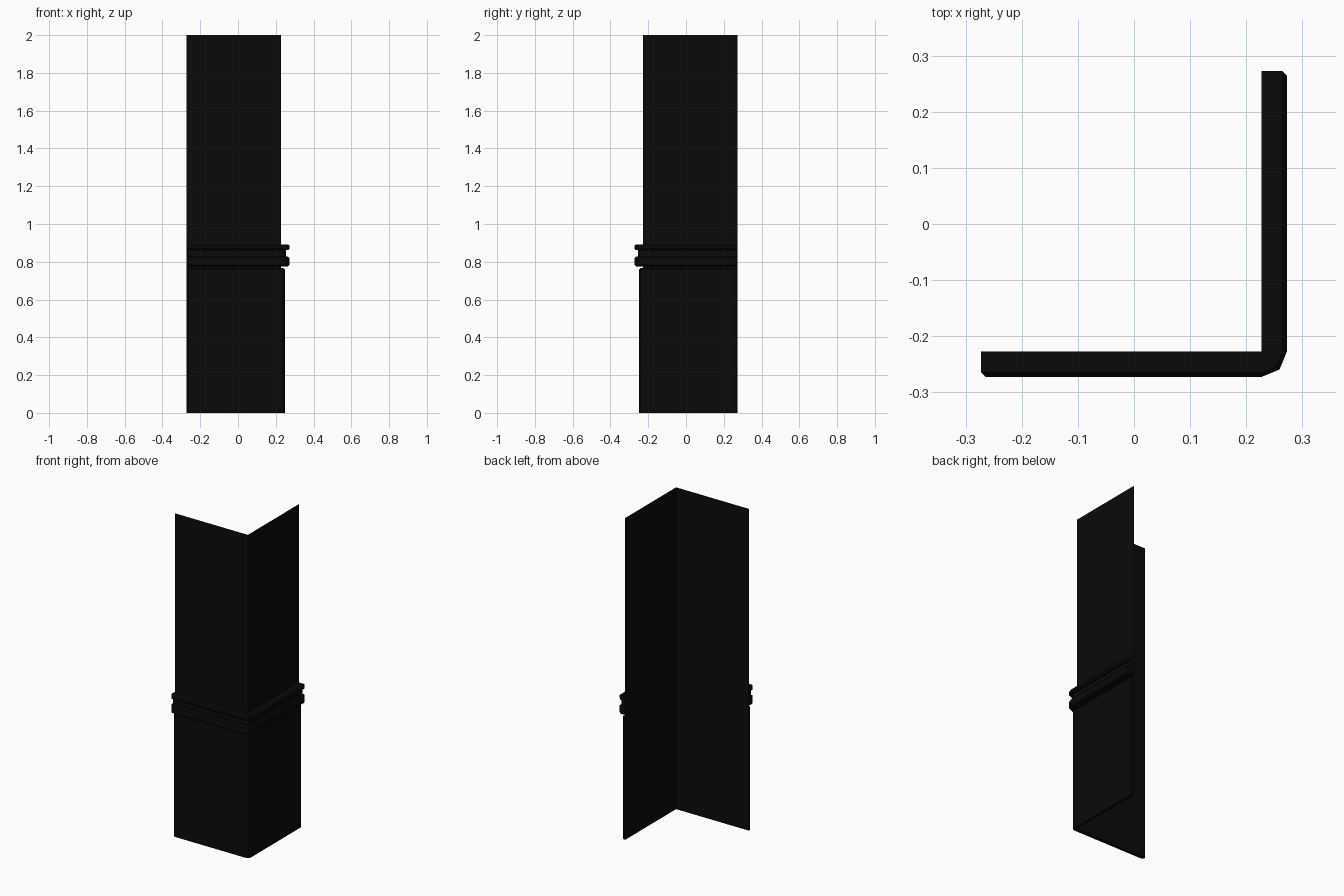
import bpy, bmesh, math

if "Cube" in bpy.data.objects:
    bpy.data.objects.remove(bpy.data.objects["Cube"])

W = 0.2275    # wall plane distance from centre
E = 0.2725    # free ends of both wings

black = bpy.data.materials.new("black")
black.diffuse_color = (0.003, 0.003, 0.003, 1)
black.use_nodes = True
black.node_tree.nodes["Principled BSDF"].inputs["Base Color"].default_value = black.diffuse_color


def finish(name, bm):
    bmesh.ops.recalc_face_normals(bm, faces=bm.faces)
    mesh = bpy.data.meshes.new(name)
    bm.to_mesh(mesh)
    bm.free()
    mesh.materials.append(black)
    obj = bpy.data.objects.new(name, mesh)
    bpy.context.collection.objects.link(obj)
    return obj


def trim(name, depth, z0, z1, bevel, bottom_bevel):
    """Strip of given depth running round the outside of the corner."""
    d, b, c = depth, bevel, bottom_bevel
    profile = [(0, z0), (d - c, z0), (d, z0 + c),
               (d, z1 - b), (d - b, z1), (0, z1)]
    if c == 0:
        profile.pop(1)
    end = [(min(o, d - b), z) for o, z in profile]
    # stations: cross-section, wall point, outward angle
    stations = [(end, -E, -W, -90), (profile, -E + b, -W, -90),
                (profile, W, -W, -90), (profile, W, -W, -45),
                (profile, W, -W, 0), (profile, W, E - b, 0), (end, W, E, 0)]
    bm = bmesh.new()
    rings = []
    for prof, x, y, angle in stations:
        a = math.radians(angle)
        rings.append([bm.verts.new((x + o * math.cos(a), y + o * math.sin(a), z))
                      for o, z in prof])
    n = len(profile)
    for r, s in zip(rings, rings[1:]):
        for i in range(n):
            j = (i + 1) % n
            bm.faces.new((r[i], r[j], s[j], s[i]))
    bm.faces.new(rings[0])
    bm.faces.new(rings[-1][::-1])
    bmesh.ops.remove_doubles(bm, verts=bm.verts, dist=1e-5)
    return finish(name, bm)


# Thin corner wall
bm = bmesh.new()
cols = [[bm.verts.new((x, y, z)) for z in (0, 2)]
        for x, y in ((-E, -W), (W, -W), (W, E))]
for p, q in zip(cols, cols[1:]):
    bm.faces.new((p[0], q[0], q[1], p[1]))
finish("corner_wall", bm)

# Lower panel and the three-part rail above it
trim("lower_panel", 0.020, 0.0, 0.768, 0.009, 0)
trim("rail_lower_lip", 0.045, 0.776, 0.828, 0.008, 0.008)
trim("rail_recess", 0.027, 0.822, 0.868, 0.004, 0.004)
trim("rail_upper_lip", 0.045, 0.862, 0.892, 0.008, 0.008)
